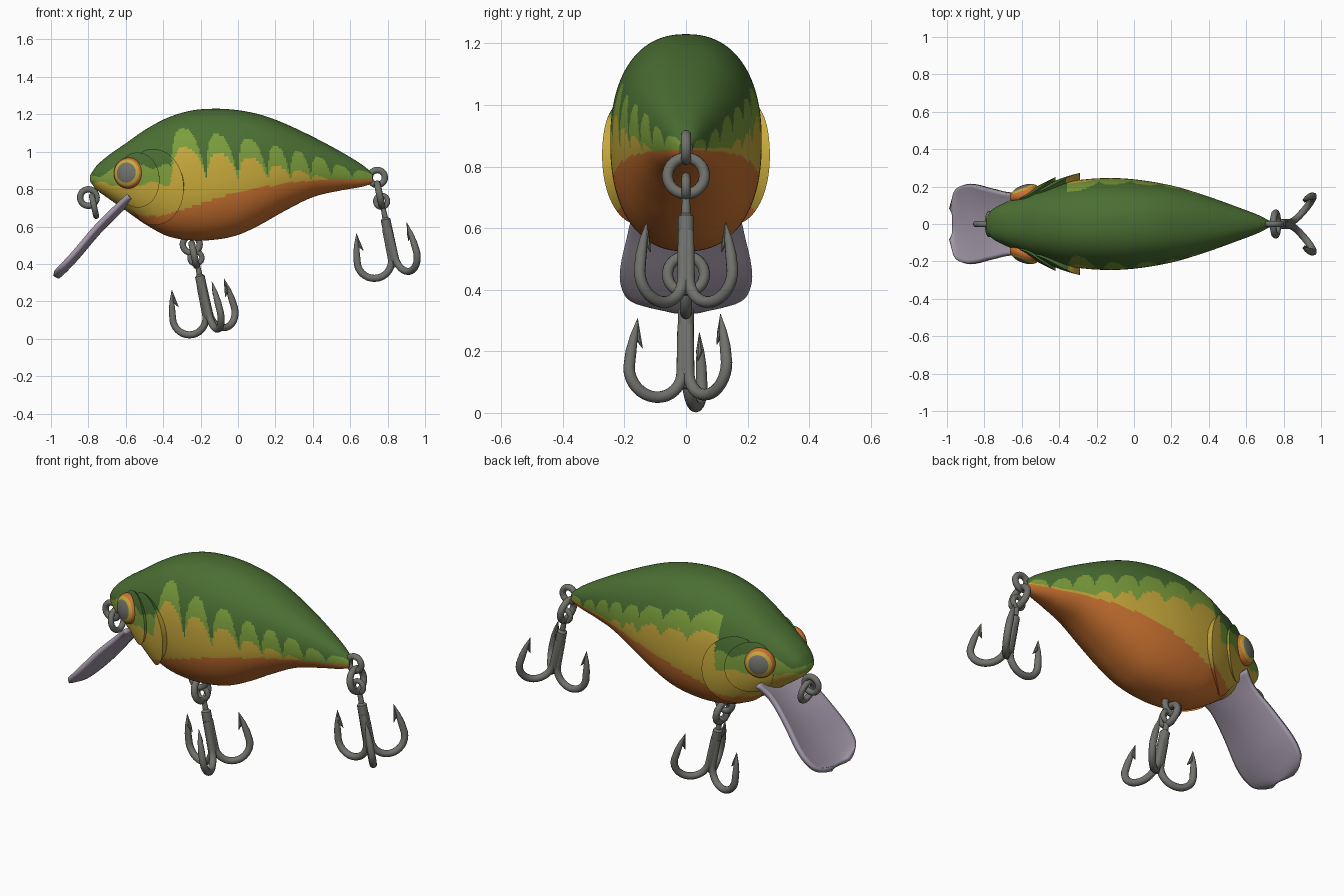
import bpy, bmesh, math
from mathutils import Matrix, Vector

if "Cube" in bpy.data.objects:
    bpy.data.objects.remove(bpy.data.objects["Cube"])


def material(name, rgb):
    m = bpy.data.materials.new(name)
    m.diffuse_color = (*rgb, 1)
    m.use_nodes = True
    m.node_tree.nodes["Principled BSDF"].inputs["Base Color"].default_value = m.diffuse_color
    return m


DARK, LIGHT, YELLOW, ORANGE = range(4)
PAINT = [material("dark_green", (0.07, 0.16, 0.033)), material("light_green", (0.2, 0.34, 0.045)),
         material("yellow", (0.58, 0.4, 0.045)), material("orange", (0.6, 0.17, 0.03))]
STEEL = material("steel_grey", (0.165, 0.165, 0.15))
PLASTIC = material("lilac_grey", (0.36, 0.31, 0.39))


def interp(table, x, k):
    """Smooth Hermite interpolation of column k over column 0."""
    n = len(table)
    i = max(j for j in range(n - 1) if j == 0 or table[j][0] <= x)

    def slope(j):
        a, b = table[max(j - 1, 0)], table[min(j + 1, n - 1)]
        return (b[k] - a[k]) / (b[0] - a[0])
    p, q = table[i], table[i + 1]
    h = q[0] - p[0]
    u = min(max((x - p[0]) / h, 0), 1)
    return ((2*u**3 - 3*u*u + 1) * p[k] + (u**3 - 2*u*u + u) * h * slope(i)
            + (3*u*u - 2*u**3) * q[k] + (u**3 - u*u) * h * slope(i + 1))


def finish(name, bm, mats, rule=None, angle=40):
    bmesh.ops.recalc_face_normals(bm, faces=bm.faces)
    me = bpy.data.meshes.new(name)
    bm.to_mesh(me)
    bm.free()
    ob = bpy.data.objects.new(name, me)
    bpy.context.collection.objects.link(ob)
    for m in mats:
        me.materials.append(m)
    if rule:
        for p in me.polygons:
            p.material_index = rule(p.center)
    bpy.ops.object.select_all(action='DESELECT')
    ob.select_set(True)
    bpy.context.view_layer.objects.active = ob
    bpy.ops.object.shade_smooth_by_angle(angle=math.radians(angle))
    return ob


def loft(bm, rings, closed=True, caps=False):
    rows = [[bm.verts.new(p) for p in r] for r in rings]
    for a, b in zip(rows, rows[1:]):
        n = len(a)
        for i in range(n if closed else n - 1):
            j = (i + 1) % n
            bm.faces.new((a[i], a[j], b[j], b[i]))
    if caps:
        bm.faces.new(rows[0])
        bm.faces.new(rows[-1])


# Body profile: x, top, bottom, half width
BODY = [(-0.79, 0.875, 0.84, 0.035), (-0.76, 0.92, 0.8, 0.075), (-0.7, 0.975, 0.755, 0.11),
        (-0.6, 1.045, 0.685, 0.152), (-0.5, 1.115, 0.615, 0.188), (-0.38, 1.18, 0.55, 0.222),
        (-0.25, 1.22, 0.526, 0.24), (-0.12, 1.23, 0.53, 0.246), (0, 1.222, 0.555, 0.239),
        (0.12, 1.198, 0.61, 0.222), (0.24, 1.155, 0.678, 0.196), (0.4, 1.08, 0.757, 0.146),
        (0.55, 1.0, 0.793, 0.092), (0.66, 0.933, 0.812, 0.05), (0.72, 0.885, 0.83, 0.02)]
POW = 2.3
TIPS = [-0.36, -0.17, 0, 0.16, 0.28, 0.39, 0.5, 0.61, 0.73]
ARCH = [(-0.4, 1.13), (-0.26, 1.12), (-0.1, 1.09), (0.05, 1.07), (0.21, 1.025),
        (0.33, 1.0), (0.45, 0.965), (0.57, 0.92), (0.73, 0.885)]
BELLY = [(-0.8, 0.77), (-0.6, 0.68), (-0.45, 0.655), (-0.3, 0.69), (-0.1, 0.755), (0, 0.785),
         (0.2, 0.822), (0.33, 0.84), (0.72, 0.855)]


def section(x):
    t, b, w = (interp(BODY, x, k) for k in (1, 2, 3))
    return (t + b) / 2, (t - b) / 2, w


def paint(c):
    """Belly orange, yellow flank, light green arches, dark back."""
    x, y, z = c
    if z < interp(BELLY, x, 1):
        return ORANGE
    if x < -0.36:
        wave = 0.012 * math.sin(x * 45)
        dark, yellow = 0.92 + 0.3 * min(0, x + 0.6) + wave, 0.83 - wave
    else:
        xx = min(max(x - (z - 0.87) * -0.1, -0.359), 0.729)
        i = max(j for j in range(8) if TIPS[j] <= xx)
        u = (xx - TIPS[i]) / (TIPS[i + 1] - TIPS[i])
        s = 1 - abs(2 * u - 1) ** 3
        top = interp(ARCH, x, 1)
        if y < 0:
            dark = 0.865 + max(top - 0.865, 0) * s
            yellow = 0.85 + max(top - 0.95, 0) * s
        else:
            dark = top - 0.07 + 0.06 * s
            yellow = max(dark - 0.1, 0.86)
    return DARK if z > dark else LIGHT if z > yellow else YELLOW


def body_ring(x, n=128):
    c, h, w = section(x)
    out = []
    for i in range(n):
        a = 2 * math.pi * (i + 0.5) / n
        f = lambda v: math.copysign(abs(v) ** (2 / POW), v)
        out.append((x, w * f(math.cos(a)), c + h * f(math.sin(a))))
    return out


bm = bmesh.new()
N = 200
loft(bm, [body_ring(-0.79 + 1.51 * (0.85 * i / N + 0.15 * (1 - math.cos(math.pi * i / N)) / 2))
          for i in range(N + 1)], caps=True)
finish("body", bm, PAINT, paint)


def on_body(x, z, side, off):
    c, h, w = section(x)
    q = min(abs((z - c) / h), 0.985)
    y = w * (1 - q ** POW) ** (1 / POW)
    s = 1 + off / 0.24
    return Vector((x, side * y * s, c + math.copysign(q, z - c) * h * s))


def cover(name, side, cx, cz, front, back, rz, lift):
    """Curved plate that follows the flank and flares out toward its rear edge."""
    bm = bmesh.new()
    rings = []
    for r in [0.01] + [k / 20 for k in range(1, 21)] + [1.01]:
        ring = []
        for i in range(80):
            a = 2 * math.pi * i / 80
            rx = back if math.cos(a) > 0 else front
            x, z = cx + r * rx * math.cos(a), cz + r * rz * math.sin(a)
            u = min(max((x - cx + front) / (front + back), 0), 1)
            ring.append(on_body(x, z, side, -0.015 if r > 1 else 0.002 + lift * u))
        rings.append(ring)
    loft(bm, rings)
    bm.faces.new(bm.verts[:80]) if bm.verts.ensure_lookup_table() is None else None
    finish(name, bm, PAINT, paint)


# Gill covers, cheeks and eyes on both sides
for side, tag in ((-1, "front"), (1, "back")):
    cover("gill_cover_" + tag, side, -0.47, 0.815, 0.12, 0.18, 0.19, 0.036)
    cover("cheek_" + tag, side, -0.55, 0.85, 0.1, 0.13, 0.135, 0.042)
    bm = bmesh.new()
    bmesh.ops.create_uvsphere(bm, u_segments=40, v_segments=40, radius=1)
    axis = Vector((-0.38, side, 0.08)).normalized()
    eye_at = on_body(-0.585, 0.885, side, 0.008)
    rot = axis.to_track_quat('Z', 'Y').to_matrix().to_4x4()
    bm.transform(Matrix.Translation(eye_at) @ rot @ Matrix.Diagonal((0.083, 0.083, 0.045, 1)))

    def eye_rule(c):
        d = Vector(c) - eye_at
        r = (d - axis * d.dot(axis)).length
        return 0 if r < 0.052 else 1 if r < 0.072 else 2
    finish("eye_" + tag, bm, [STEEL, PAINT[YELLOW], PAINT[ORANGE]], eye_rule)

# Diving lip: dished plate with a rounded end
LIP = [(0, -0.585, 0.765, 0.19), (0.15, -0.655, 0.70, 0.165), (0.4, -0.76, 0.595, 0.185),
       (0.7, -0.875, 0.46, 0.212), (0.86, -0.94, 0.39, 0.195), (0.95, -0.97, 0.362, 0.15),
       (1, -0.985, 0.35, 0.08)]
bm = bmesh.new()
rows = []
for i in range(33):
    t = i / 32
    x, z, w = (interp(LIP, t, k) for k in (1, 2, 3))
    rows.append([(x + 0.02 * (1 - s * s), w * s, z - 0.018 * (1 - s * s))
                 for s in [j / 12 - 1 for j in range(25)]])
loft(bm, rows, closed=False)
lip = finish("diving_lip", bm, [PLASTIC])
mod = lip.modifiers.new("thickness", 'SOLIDIFY')
mod.thickness, mod.offset = 0.026, 0


def torus(bm, mat, R, r, n=32, m=12):
    rings = [[mat @ Vector(((R + r * math.cos(b)) * math.cos(a), (R + r * math.cos(b)) * math.sin(a),
                            r * math.sin(b))) for b in (2 * math.pi * j / m for j in range(m))]
             for a in (2 * math.pi * i / n for i in range(n + 1))]
    loft(bm, rings)
    bmesh.ops.remove_doubles(bm, verts=bm.verts, dist=1e-5)


def ring(name, x, z, R, r, across=False):
    bm = bmesh.new()
    rot = Matrix.Rotation(math.radians(78), 4, 'Y') if across else Matrix.Rotation(math.pi / 2, 4, 'X')
    torus(bm, Matrix.Translation((x, 0, z)) @ rot, R, r)
    finish(name, bm, [STEEL])


# Eyelets and split rings
ring("nose_eyelet", -0.80, 0.755, 0.044, 0.017)
ring("nose_split_ring", -0.77, 0.71, 0.055, 0.016, True)
ring("belly_eyelet", -0.25, 0.505, 0.045, 0.017)
ring("belly_split_ring", -0.235, 0.45, 0.06, 0.018, True)
ring("tail_eyelet", 0.745, 0.862, 0.04, 0.017)
ring("tail_split_ring", 0.757, 0.77, 0.06, 0.018, True)


def tube(bm, mat, path, m=12):
    """Sweep a round section along (radius, height, thickness) points."""
    rings = []
    for i, (x, z, r) in enumerate(path):
        a, b = path[max(i - 1, 0)], path[min(i + 1, len(path) - 1)]
        d = Vector((b[0] - a[0], 0, b[1] - a[1])).normalized()
        side = Vector((-d.z, 0, d.x))
        rings.append([mat @ (Vector((x, 0, z)) + side * r * math.cos(q) + Vector((0, r * math.sin(q), 0)))
                      for q in (2 * math.pi * j / m for j in range(m))])
    loft(bm, rings, caps=True)


def treble_hook(name, x, z, angles):
    bm = bmesh.new()
    base = Matrix.Translation((x, 0, z)) @ Matrix.Rotation(math.radians(-12), 4, 'Y')
    torus(bm, base @ Matrix.Rotation(math.pi / 2, 4, 'X'), 0.032, 0.014)
    tube(bm, base, [(0, -0.035, 0.013), (0, -0.09, 0.015), (0, -0.1, 0.026), (0, -0.31, 0.027),
                    (0, -0.36, 0.012)])
    bend = [(0.105 - 0.092 * math.cos(a), -0.305 - 0.092 * math.sin(a), 0.019)
            for a in (math.pi * k / 16 for k in range(17))]
    for a in angles:
        mat = base @ Matrix.Rotation(math.radians(a), 4, 'Z')
        tube(bm, mat, [(0.012, -0.15, 0.017)] + bend
             + [(0.19, -0.25, 0.018), (0.18, -0.2, 0.013), (0.167, -0.14, 0.001)])
        # barb
        tube(bm, mat, [(0.15, -0.238, 0.001), (0.166, -0.205, 0.011), (0.167, -0.142, 0.001)], 8)
    finish(name, bm, [STEEL])


treble_hook("belly_hook", -0.225, 0.432, (165, 42, 290))
treble_hook("tail_hook", 0.768, 0.735, (180, 50, -50))
